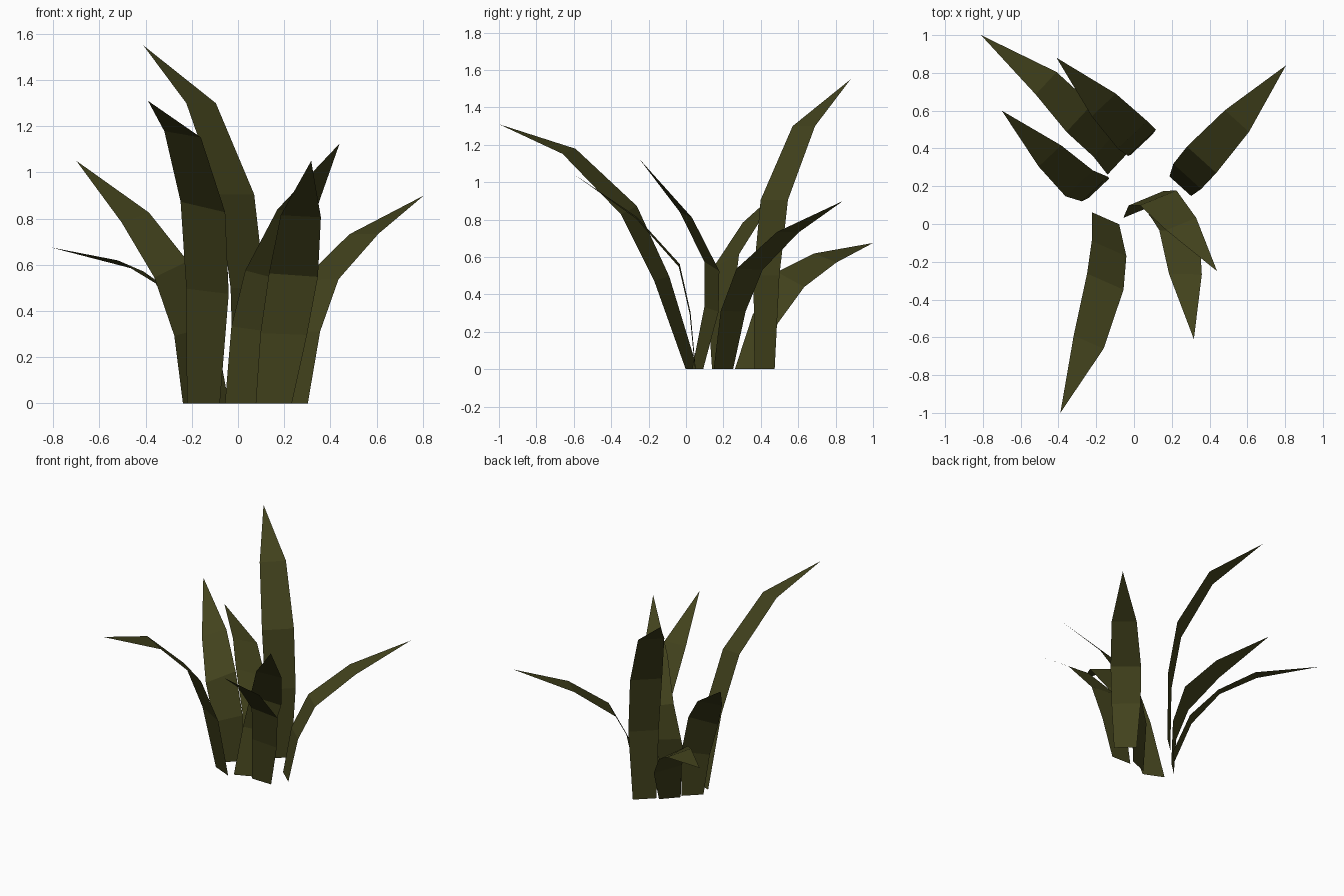
import bpy, bmesh
from mathutils import Vector

if "Cube" in bpy.data.objects:
    bpy.data.objects.remove(bpy.data.objects["Cube"])

mat = bpy.data.materials.new("dark_olive_leaf")
mat.diffuse_color = (0.055, 0.055, 0.012, 1)
mat.use_nodes = True
mat.node_tree.nodes["Principled BSDF"].inputs["Base Color"].default_value = mat.diffuse_color

# shared blade profile: width and sideways tilt at the base and three bends
WIDTH = (0.74, 0.95, 1.0, 0.82)
TILT = (0.0, 0.5, 1.0, 0.6)


def blade(name, spine, across, tip):
    """Flat-faced bent leaf: quads along a centreline, closed by a pointed tip."""
    bm = bmesh.new()
    rows = []
    for p, w, t in zip(spine, WIDTH, TILT):
        half = Vector((across[0] * w, across[1] * w, across[2] * t)) / 2
        rows.append([bm.verts.new(Vector(p) - half), bm.verts.new(Vector(p) + half)])
    for (a, b), (c, d) in zip(rows, rows[1:]):
        bm.faces.new((a, b, d, c))
    bm.faces.new((*rows[-1], bm.verts.new(tip)))
    # upper side of the blade faces outwards
    bm.normal_update()
    if sum(f.normal.z for f in bm.faces) < 0:
        bmesh.ops.reverse_faces(bm, faces=bm.faces[:])
    me = bpy.data.meshes.new(name)
    bm.to_mesh(me)
    bm.free()
    me.materials.append(mat)
    ob = bpy.data.objects.new(name, me)
    bpy.context.collection.objects.link(ob)


# low drooping leaf at back left
blade("leaf_back_left_low",
      [(-.09, .315, 0), (-.15, .425, .27), (-.29, .56, .48), (-.465, .745, .595)],
      (.135, .145, -.08), (-.81, 1.0, .675))
# tallest leaf at the back
blade("leaf_back_tall",
      [(.04, .42, 0), (.042, .43, .5), (-.008, .472, .905), (-.16, .63, 1.30)],
      (.156, .146, 0), (-.41, .88, 1.55))
# left leaf
blade("leaf_left",
      [(-.185, .19, 0), (-.207, .185, .31), (-.29, .215, .58), (-.445, .36, .805)],
      (.145, .137, .07), (-.70, .60, 1.05))
# back right leaf
blade("leaf_back_right",
      [(.245, .20, 0), (.282, .252, .31), (.358, .34, .535), (.545, .545, .733)],
      (.155, -.14, .005), (.805, .84, .90))
# long leaf reaching forward
blade("leaf_front_left",
      [(-.15, .03, 0), (-.132, -.13, .485), (-.152, -.305, .85), (-.24, -.625, 1.165)],
      (.193, -.085, -.045), (-.39, -1.0, 1.31))
# upright leaf leaning right
blade("leaf_front_right_tall",
      [(.015, .062, 0), (.063, .136, .32), (.128, .138, .55), (.25, 0, .825)],
      (.193, .08, -.05), (.44, -.25, 1.125))
# front right leaf
blade("leaf_front_right",
      [(.155, .05, 0), (.198, .022, .30), (.24, -.036, .555), (.272, -.265, .81)],
      (.212, -.005, -.015), (.317, -.61, 1.05))
